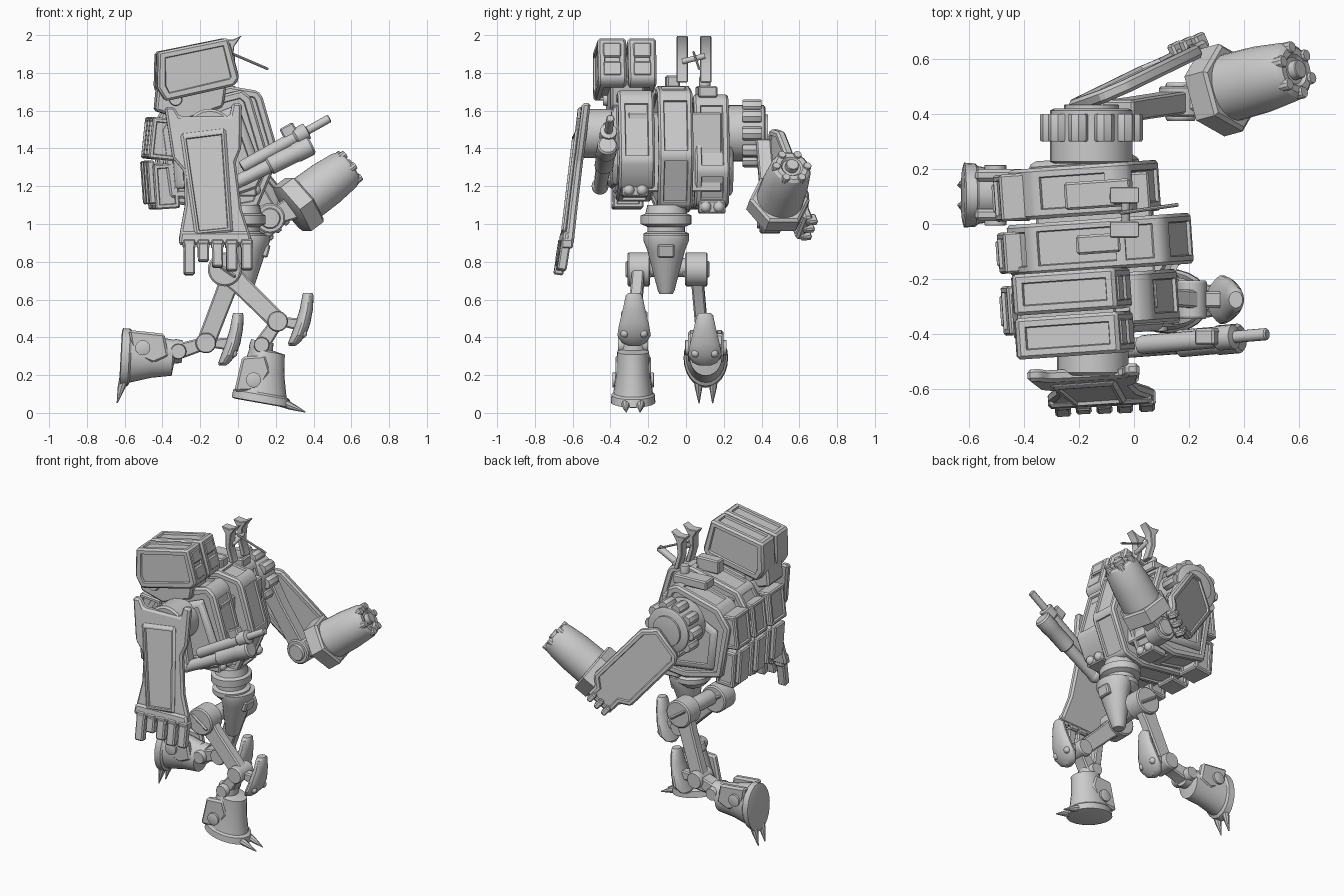
import bpy, bmesh
from math import sin, cos, pi, radians
from mathutils import Vector as V, Matrix as Mx

if "Cube" in bpy.data.objects:
    bpy.data.objects.remove(bpy.data.objects["Cube"])

I = Mx.Identity(4)
C = V((-.1, -.07, 0))
YAW = Mx.Translation(C) @ Mx.Rotation(radians(4), 4, 'Z') @ Mx.Translation(-C)


def fin(bm, name, M=I, bev=0, inset=0):
    """bevel, recess large panels, and link the object"""
    bmesh.ops.recalc_face_normals(bm, faces=bm.faces)
    if bev:
        es = [e for e in bm.edges if len(e.link_faces) == 2 and e.calc_face_angle() > .5]
        bmesh.ops.bevel(bm, geom=es, offset=bev, segments=1, affect='EDGES', clamp_overlap=True)
    if inset:
        fs = [f for f in bm.faces if f.calc_area() > .022]
        bmesh.ops.inset_individual(bm, faces=fs, thickness=inset)
        bmesh.ops.inset_individual(bm, faces=fs, thickness=.005, depth=-.012)
    bm.transform(M)
    me = bpy.data.meshes.new(name)
    bm.to_mesh(me)
    bm.free()
    o = bpy.data.objects.new(name, me)
    bpy.context.collection.objects.link(o)
    return o


def rings(name, rs, M=I, bev=0, inset=0):
    """bridge a list of point rings and cap both ends"""
    bm = bmesh.new()
    R = [[bm.verts.new(p) for p in r] for r in rs]
    n = len(R[0])
    for a, b in zip(R, R[1:]):
        for i in range(n):
            bm.faces.new((a[i], a[(i+1) % n], b[(i+1) % n], b[i]))
    bm.faces.new(R[0])
    bm.faces.new(R[-1])
    return fin(bm, name, M, bev, inset)


def prism(name, pts, y0, y1, M=I, bev=.012, inset=0, lean=0, taper=1):
    """x-z profile extruded in y; taper shrinks the y1 cap"""
    c = sum((V(p) for p in pts), V((0, 0))) / len(pts)
    def ring(y, k):
        q = [c + (V(p) - c) * k for p in pts]
        return [(p.x, y + lean * (p.y - 1.6), p.y) for p in q]
    return rings(name, [ring(y0, 1), ring(y1, taper)], M, bev, inset)


def loft(name, st, n=20, M=I):
    """stations: (z, centre x, radius x, radius y)"""
    return rings(name, [[(cx + rx*cos(2*pi*i/n), ry*sin(2*pi*i/n), z) for i in range(n)]
                        for z, cx, rx, ry in st], M)


def axis(p0, p1):
    d = V(p1) - V(p0)
    return Mx.Translation(V(p0)) @ d.to_track_quat('Z', 'Y').to_matrix().to_4x4(), d.length


def cyl(name, p0, p1, st, n=20, M=I):
    """turned part; st is a radius or (fraction, radius) pairs"""
    A, L = axis(p0, p1)
    if not isinstance(st, list):
        st = [(0, st*.9), (.06, st), (.94, st), (1, st*.9)]
    return loft(name, [(t*L, 0, r, r) for t, r in st], n, M @ A)


def box(name, c, s, M=I, tilt=0, bev=.008, inset=0, roll=0):
    bm = bmesh.new()
    bmesh.ops.create_cube(bm, size=1, matrix=Mx.Diagonal((*s, 1)))
    R = Mx.Rotation(radians(tilt), 4, 'Y') @ Mx.Rotation(radians(roll), 4, 'X')
    return fin(bm, name, M @ Mx.Translation(c) @ R, bev, inset)


def bar(name, p0, p1, w0, w1, dy):
    """limb: tapered slab in the x-z plane"""
    a, b = V(p0), V(p1)
    d = (b - a).normalized()
    s = V((-d.z, 0, d.x)).normalized()
    y = V((0, dy/2, 0))
    rs = [[p + s*w + y, p + s*w - y, p - s*w - y, p - s*w + y] for p, w in
          ((a, w0), (a.lerp(b, .3), w0*.8), (a.lerp(b, .75), w1), (b, w1))]
    return rings(name, rs, bev=.008)


def ball(name, c, r, M=I):
    bm = bmesh.new()
    bmesh.ops.create_uvsphere(bm, u_segments=14, v_segments=8, radius=r)
    fin(bm, name, M @ Mx.Translation(c))


# torso: two side pods and a centre hull
right = [(-.38, 1.14), (-.43, 1.5), (-.36, 1.62), (0, 1.71), (.05, 1.67), (.15, 1.33), (.08, 1.19), (-.12, 1.12)]
prism('torso_right_pod', right, -.18, -.37, YAW, inset=.03)
prism('torso_right_armour', [(-.36, 1.18), (-.38, 1.5), (-.02, 1.64), (.1, 1.32), (.03, 1.2)], -.365, -.4, YAW, taper=.9, inset=.02)
hull = [(-.4, 1.12), (-.46, 1.5), (-.38, 1.64), (-.05, 1.73), (.1, 1.705), (.125, 1.67), (.215, 1.36), (.1, 1.09), (-.05, 1.06)]
prism('torso_centre_hull', hull, -.165, .02, YAW, inset=.025)
left = [(-.38, 1.14), (-.44, 1.48), (-.36, 1.6), (-.06, 1.69), (.0, 1.66), (.11, 1.28), (.03, 1.1), (-.12, 1.08)]
prism('torso_left_pod', left, .035, .22, YAW, inset=.03)
prism('torso_left_armour', [(-.34, 1.18), (-.37, 1.46), (-.07, 1.62), (.05, 1.28), (-.02, 1.14)], .215, .245, YAW, taper=.9, inset=.02)
box('torso_core', (-.14, -.07, 1.38), (.42, .5, .42), YAW)
for y, z, x in ((-.28, 1.18, .06), (.13, 1.09, .03)):
    box('sensor_pod', (x-.04, y, z), (.12, .14, .07), YAW)
    for k in (-.035, .035):
        ball('sensor_lens', (x+.015, y+k, z), .03, YAW)

# back boxes
for y, w in ((-.29, .18), (-.08, .15), (.12, .17)):
    box('back_pack_upper', (-.41, y, 1.45), (.15, w, .22), YAW, 6, inset=.02)
    box('back_pack_lower', (-.4, y, 1.2), (.13, w*.9, .24), YAW, -4, inset=.02)
    box('back_vent', (-.475, y, 1.22), (.04, w*.65, .23), YAW, -4)

# rocket launcher on the right shoulder
lau = [(-.45, 1.91), (-.08, 1.985), (-.02, 1.77), (-.05, 1.73), (-.41, 1.65), (-.455, 1.72)]
for y in (-.235, -.395):
    prism('launcher_box', lau, y-.075, y+.075, YAW, inset=.03)
    for x, z in ((-.072, 1.92), (-.046, 1.82)):
        box('launcher_hatch', (x, y, z), (.03, .1, .08), YAW, -15)
prism('launcher_mount', [(-.44, 1.8), (-.46, 1.6), (-.3, 1.55), (-.1, 1.62), (-.08, 1.75)], -.4, -.22, YAW)
cyl('launcher_pivot', (-.33, -.44, 1.66), (-.33, -.2, 1.66), .035)

# head box and antennas
box('head_sensor', (-.13, -.07, 1.74), (.16, .07, .09), YAW)
box('antenna_base', (-.12, .11, 1.7), (.24, .1, .06), YAW)
cyl('antenna_mount', (-.06, .1, 1.68), (-.06, .1, 1.78), .03)
horn = [(-.03, 1.75), (-.06, 1.85), (-.06, 1.93), (-.09, 1.98), (-.03, 1.975), (.02, 1.998), (-.02, 1.94), (-.03, 1.85), (.0, 1.75)]
for y in (-.02, .105):
    prism('antenna_blade', horn, y-.03, y+.03, bev=.004)
cyl('antenna_bridge', (-.03, -.02, 1.86), (-.03, .1, 1.89), .015)
cyl('antenna_rod', (-.05, .04, 1.91), (.16, .07, 1.82), .007, 8)

# right arm: shield plate with fingers
cyl('right_shoulder', (-.15, -.38, 1.48), (-.15, -.55, 1.48), .13)
sh = [(-.39, 1.62), (-.34, 1.62), (-.31, 1.57), (-.045, 1.57), (-.03, 1.64), (.02, 1.64), (.015, 1.4), (-.015, 1.33),
      (.015, 1.08), (.07, .91), (-.32, .91), (-.285, 1.1), (-.29, 1.28), (-.35, 1.35)]
S4 = Mx.Translation((0, -.53, 0)) @ Mx.Rotation(radians(3), 4, 'Z') @ Mx.Translation((.15, .53, 0)) @ Mx.Translation((-.15, 0, 0))
prism('shield_plate', sh, -.555, -.51, S4, lean=.125)
prism('shield_panel', [(-.31, 1.48), (-.065, 1.51), (-.03, .95), (-.235, .93)], -.545, -.57, S4, lean=.125, taper=.97, inset=.015)
prism('shield_foot', [(-.31, .96), (.055, .96), (.07, .89), (-.32, .89)], -.57, -.51, S4, lean=.125)
for x, z in ((-.265, .73), (-.19, .8), (-.115, .77), (-.04, .75), (.04, .755)):
    box('shield_finger', (x, -.65, (z+.9)/2), (.058, .05, .9-z), S4, roll=-9)
    box('shield_knuckle', (x, -.632, .895), (.066, .06, .05), S4)

# right arm: gun
ball('gun_elbow', (-.07, -.455, 1.2), .045)
bar('gun_upper_arm', (-.13, -.44, 1.45), (-.07, -.45, 1.2), .06, .045, .07)
cyl('gun_tube', (-.07, -.455, 1.19), (.39, -.415, 1.42),
    [(0, .035), (.5, .038), (.52, .05), (.8, .05), (.82, .054), (.98, .054), (1, .045)])
cyl('gun_barrel', (.02, -.44, 1.3), (.485, -.4, 1.56),
    [(0, .03), (.03, .035), (.6, .035), (.62, .045), (.74, .045), (.75, .022), (.99, .022), (1, .017)], 16)
box('gun_sight', (.27, -.41, 1.49), (.08, .06, .07), tilt=-29)

# left shoulder: toothed ring
S = V((-.155, 0, 1.48))
cyl('left_shoulder', S + V((0, .22, 0)), S + V((0, .34, 0)), .15, 28)
cyl('shoulder_ring', S + V((0, .29, 0)), S + V((0, .42, 0)), .15, 28)
cyl('shoulder_cap', S + V((0, .4, 0)), S + V((0, .435, 0)), .1, 20)
for i in range(10):
    p = S + V((.15*cos(i*pi/5), .3, .15*sin(i*pi/5)))
    cyl('shoulder_tooth', p, p + V((0, .1, 0)), .037, 8)

# left arm: slanted guard plate
G = Mx.Translation((-.15, .455, 1.42)) @ Mx.Rotation(radians(26), 4, 'Z') @ Mx.Rotation(radians(48), 4, 'Y') @ Mx.Rotation(radians(4), 4, 'X')
prism('arm_guard', [(.0, -.12), (.04, -.15), (.46, -.15), (.5, -.09), (.6, -.09), (.6, .09), (.53, .09), (.48, .15), (.04, .15), (-.04, .08)],
      -.028, .022, G, inset=.02)
for z in (-.06, 0, .06):
    box('guard_finger', (.59, .02, z), (.06, .06, .035), G)

# left arm: cannon
bar('left_upper_arm', (-.06, .41, 1.42), (.17, .445, 1.03), .065, .055, .08)
cyl('left_elbow', (.17, .39, 1.03), (.17, .5, 1.03), .08, 24)
cyl('left_elbow_cap', (.17, .375, 1.03), (.17, .515, 1.03), .055, 24)
A, B = V((.275, .475, 1.07)), V((.59, .56, 1.305))
bar('left_forearm', (.17, .445, 1.03), A.lerp(B, .1), .06, .06, .1)
cyl('cannon_collar', A, A.lerp(B, .27), [(0, .13), (.12, .165), (.9, .165), (1, .15)], 6)
cyl('cannon_barrel', A, B, [(.2, .125), (.6, .122), (.9, .11), (.97, .1), (1, .085), (1, .06), (.97, .05)], 28)
AM, L = axis(A, B)
cyl('cannon_muzzle', (0, 0, L-.03), (0, 0, L+.02), .035, 14, AM)
for i in range(6):
    x, y = .085*cos(i*pi/3), .085*sin(i*pi/3)
    cyl('muzzle_boss', (x, y, L-.07), (x, y, L+.01), .022, 10, AM)

# pelvis
P = Mx.Translation((.025, -.105, 0))
loft('waist', [(1.1, 0, .09, .1), (1.055, 0, .1, .11), (1.045, 0, .12, .135), (1.0, 0, .12, .135), (.985, 0, .09, .1),
               (.96, 0, .09, .1), (.95, 0, .115, .12), (.92, 0, .115, .12), (.88, 0, .08, .08)], 24, P)
loft('groin_guard', [(.94, .045, .1, .12), (.91, .045, .1, .12), (.86, .04, .085, .1), (.65, .01, .045, .045), (.63, .01, .035, .035)], 20, P)
box('groin_plate', (.14, -.105, .86), (.05, .09, .07), tilt=15)
cyl('hip_axle', (-.05, -.27, .77), (-.03, .06, .77), .05)


def boot(side, M):
    """bell-shaped boot, ankle at origin, toe along +x"""
    loft(side+'_boot', [(.02, 0, .06, .06), (-.02, .0, .065, .07), (-.03, .035, .095, .085), (-.14, .035, .112, .088),
                        (-.25, .04, .138, .105), (-.26, .045, .152, .115), (-.3, .05, .158, .118), (-.305, .05, .14, .1)], 24, M)
    heel = [(-.09, -.08), (.03, -.05), (.07, -.13), (.03, -.24), (-.1, -.27)]
    for s in (-1, 1):
        prism(side+'_boot_armour', heel, s*.05, s*.094, M)
        cyl(side+'_boot_bolt', (-.01, s*.08, -.19), (-.01, s*.11, -.19), .04, 16, M)
        cyl(side+'_claw', (.15, s*.04, -.28), (.29, s*.036, -.31), [(0, .025), (.4, .02), (1, .003)], 8, M)
    cyl(side+'_ankle', (0, -.08, 0), (0, .08, 0), .042, 16, M)


def leg(side, hip, knee, ankle, turn, pad):
    h, k, a = V(hip), V(knee), V(ankle)
    Y = V((0, 1, 0))
    cyl(side+'_hip', h - Y*.06, h + Y*.06, .09, 24)
    box(side+'_hip_slot', h, (.14, .14, .02), tilt=35)
    bar(side+'_thigh', h, k, .065, .05, .065)
    cyl(side+'_knee', k - Y*.07, k + Y*.07, .055, 18)
    bar(side+'_shin', k, a, .045, .04, .09)
    # curved knee guard
    T = Mx.Translation(pad)
    loft(side+'_knee_guard', [(.635, .37, .025, .03), (.62, .37, .03, .045), (.55, .362, .035, .06), (.47, .342, .04, .08),
                              (.41, .32, .04, .09), (.37, .295, .03, .065), (.355, .287, .018, .03)], 18, T)
    bar(side+'_knee_link', k, V((.32, 0, .47)) + V(pad), .03, .03, .06)
    for s in (-1, 1):
        ball(side+'_knee_bolt', (.345, s*.05, .42), .022, T)
    boot(side, Mx.Translation(a) @ Mx.Rotation(radians(turn), 4, 'Y'))


leg('right_leg', (-.07, -.25, .76), (.21, -.275, .485), (.125, -.28, .36), 10, (0, -.275, 0))
leg('left_leg', (-.02, .055, .76), (-.17, .09, .37), (-.315, .105, .325), 93, (-.37, .1, -.105))

bpy.ops.object.select_all(action='SELECT')
bpy.context.view_layer.objects.active = bpy.context.collection.objects[0]
bpy.ops.object.shade_smooth_by_angle(angle=radians(30))
